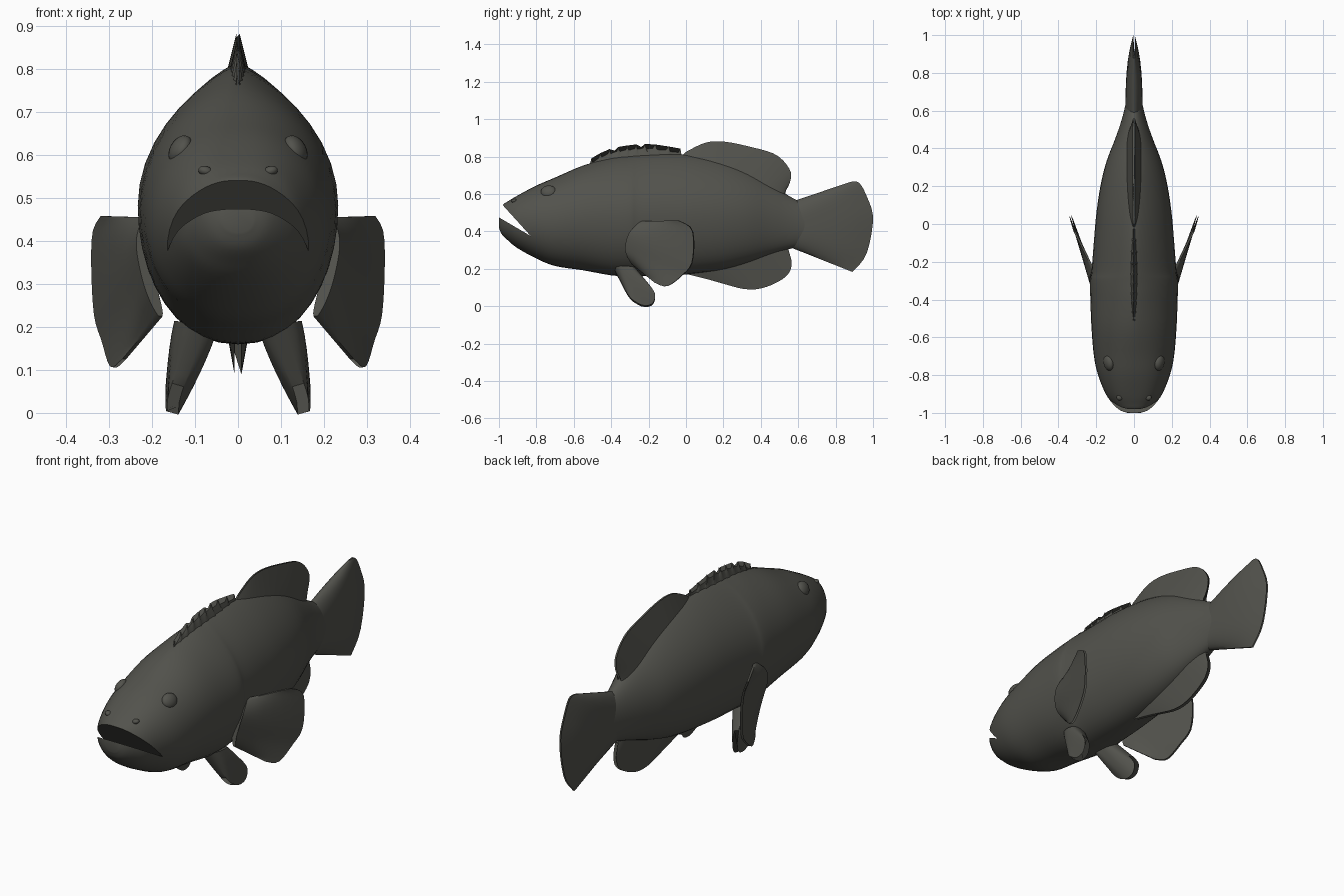
import bpy, bmesh, math
from mathutils import Vector

cube = bpy.data.objects.get("Cube")
if cube:
    bpy.data.objects.remove(cube, do_unlink=True)

skin = bpy.data.materials.new("dark_olive_grey")
skin.use_nodes = True
skin.diffuse_color = (0.085, 0.085, 0.073, 1)
skin.node_tree.nodes["Principled BSDF"].inputs["Base Color"].default_value = skin.diffuse_color


def spline(points, u):
    """Smooth curve through all points, u from 0 to 1."""
    pts = [Vector(p) for p in points]
    last = len(pts) - 1
    s = u * last
    i = min(int(s + 1e-6), last - 1)
    t = s - i
    p1, p2 = pts[i], pts[i + 1]
    m1 = (p2 - pts[max(i - 1, 0)]) / 2
    m2 = (pts[min(i + 2, last)] - p1) / 2
    return (p1 * (2 * t**3 - 3 * t**2 + 1) + m1 * (t**3 - 2 * t**2 + t)
            + p2 * (3 * t**2 - 2 * t**3) + m2 * (t**3 - t**2))


def finish(name, bm, angle=50):
    bmesh.ops.recalc_face_normals(bm, faces=bm.faces)
    mesh = bpy.data.meshes.new(name)
    bm.to_mesh(mesh)
    bm.free()
    mesh.materials.append(skin)
    obj = bpy.data.objects.new(name, mesh)
    bpy.context.collection.objects.link(obj)
    smooth(obj, angle)
    return obj


def smooth(obj, angle):
    bpy.ops.object.select_all(action='DESELECT')
    obj.select_set(True)
    bpy.context.view_layer.objects.active = obj
    bpy.ops.object.shade_smooth_by_angle(angle=math.radians(angle))


def loft(name, rings, angle=50):
    """Skin closed rings of equal length and cap both ends."""
    bm = bmesh.new()
    loops = [[bm.verts.new(p) for p in ring] for ring in rings]
    n = len(loops[0])
    for a, b in zip(loops, loops[1:]):
        for i in range(n):
            j = (i + 1) % n
            bm.faces.new((a[i], a[j], b[j], b[i]))
    bm.faces.new(loops[0])
    bm.faces.new(loops[-1])
    return finish(name, bm, angle)


def fin(name, root, tip, half, edge=0.004, power=1, columns=20, rows=6, side=(1, 0, 0)):
    """Tapered plate between a root curve and a tip curve."""
    side = Vector(side).normalized()
    rings = []
    for r in range(rows + 1):
        v = r / rows
        front, back = [], []
        for c in range(columns):
            u = c / (columns - 1)
            p = spline(root, u).lerp(spline(tip, u), v)
            rim = 1 - abs(2 * u - 1) ** 3
            t = edge + (half - edge) * (1 - v**power) * rim
            front.append(p + side * t)
            back.append(p - side * t)
        rings.append(front + back[::-1])
    return loft(name, rings)


def mid(points):
    """Place (y, z) points on the centre plane."""
    return [(0, y, z) for y, z in points]


# Body: y paired with (top, bottom, half width, ridge sharpness)
stations = [
    (-1.0, .475, .42, .035, .8), (-.985, .535, .385, .075, .8), (-.95, .562, .35, .115, .8),
    (-.9, .592, .31, .15, .8), (-.8, .645, .255, .19, .9), (-.7, .688, .215, .212, 1),
    (-.55, .752, .192, .225, 1.2), (-.4, .792, .165, .231, 1.45), (-.3, .805, .16, .233, 1.55),
    (-.25, .81, .16, .225, 1.6), (-.1, .815, .163, .213, 1.6), (.05, .805, .175, .2, 1.6),
    (.2, .775, .195, .178, 1.6), (.33, .725, .23, .146, 1.5), (.45, .655, .272, .1, 1.3),
    (.55, .59, .305, .066, 1.1), (.65, .54, .33, .042, 1), (.78, .5, .36, .025, 1)]


def body_ring(station, n=40):
    y, top, bottom, width, sharp = station
    ring = []
    for i in range(n):
        a = math.tau * i / n
        s = math.sin(a)
        power = sharp if math.cos(a) > 0 else 0.9
        x = math.copysign(abs(s) ** power, s) * width
        ring.append((x, y, (top + bottom) / 2 + math.cos(a) * (top - bottom) / 2))
    return ring


steps = 4 * (len(stations) - 1)
body = loft("body", [body_ring(spline(stations, i / steps)) for i in range(steps + 1)])

# Open mouth: wedge cut out of the snout
wedge = [(-.83, .375), (-1.05, .618), (-1.05, .504)]
cutter = loft("mouth_cutter", [[(x, y, z) for y, z in wedge] for x in (-.3, .3)])
cutter.hide_render = True
cut = body.modifiers.new("mouth", 'BOOLEAN')
cut.operation = 'DIFFERENCE'
cut.solver = 'EXACT'
cut.object = cutter
bpy.context.view_layer.objects.active = body
bpy.ops.object.modifier_apply(modifier=cut.name)
bpy.data.objects.remove(cutter, do_unlink=True)
smooth(body, 45)

# Tail fin
fin("tail_fin",
    mid([(.57, .56), (.59, .5), (.6, .43), (.59, .36), (.57, .31)]),
    mid([(.88, .665), (.925, .66), (.965, .59), (1, .47), (.965, .28), (.89, .183)]),
    .045, power=3)

# Soft dorsal fin and anal fin
fin("soft_dorsal_fin",
    mid([(-.04, .79), (.2, .74), (.4, .66), (.54, .57)]),
    mid([(.0, .825), (.1, .873), (.2, .88), (.34, .853), (.48, .81), (.555, .73), (.555, .66), (.52, .6)]),
    .04, columns=28)
fin("anal_fin",
    mid([(-.02, .2), (.2, .23), (.4, .28), (.54, .33)]),
    mid([(0, .173), (.15, .135), (.31, .092), (.42, .1), (.53, .155), (.565, .22), (.55, .295)]),
    .035, edge=.008, columns=28)

# Spiny dorsal fin: low membrane with a row of swept spikes
crest = [(-.53, .75), (-.42, .81), (-.3, .835), (-.18, .84), (-.02, .815)]
spikes = 10
spiny_tip = []
for k in range(spikes):
    for offset, lift in ((0, 0), (.55, .004), (.75, .026), (.85, .002)):
        y, z = spline(crest, (k + offset) / spikes)
        spiny_tip.append((y, z + lift))
fin("spiny_dorsal_fin", mid([(-.53, .72), (-.3, .77), (-.02, .78)]), mid(spiny_tip),
    .025, edge=.003, columns=len(spiny_tip), rows=3)

# Paired fins, eyes and nostrils
for label, s in (("left", 1), ("right", -1)):
    def flip(points):
        return [(s * x, y, z) for x, y, z in points]

    fin(label + "_pectoral_fin",
        flip([(.215, -.24, .455), (.222, -.30, .39), (.205, -.32, .3), (.18, -.29, .225)]),
        flip([(.315, -.04, .458), (.336, .035, .405), (.332, .035, .24), (.312, -.02, .165),
              (.292, -.1, .107), (.265, -.165, .125)]),
        .016, edge=.005, side=(s, -.35, 0))
    fin(label + "_pelvic_fin",
        flip([(.09, -.385, .2), (.1, -.33, .2), (.1, -.27, .2)]),
        flip([(.14, -.315, .065), (.15, -.285, .03), (.152, -.23, .001), (.155, -.18, .01),
              (.155, -.165, .06), (.145, -.195, .11)]),
        .05, edge=.014, power=1.5, side=(s, 0, .3))

    for part, place, size, turn in (
            ("eye", (.134, -.735, .612), (.024, .042, .036), .5),
            ("nostril", (.075, -.918, .562), (.018, .016, .012), .3)):
        bpy.ops.mesh.primitive_uv_sphere_add(segments=20, ring_count=12, radius=1,
                                             location=(s * place[0], place[1], place[2]))
        ball = bpy.context.object
        ball.name = label + "_" + part
        ball.scale = size
        ball.rotation_euler = (0, -s * turn, -s * .2)
        ball.data.materials.append(skin)
        smooth(ball, 60)
